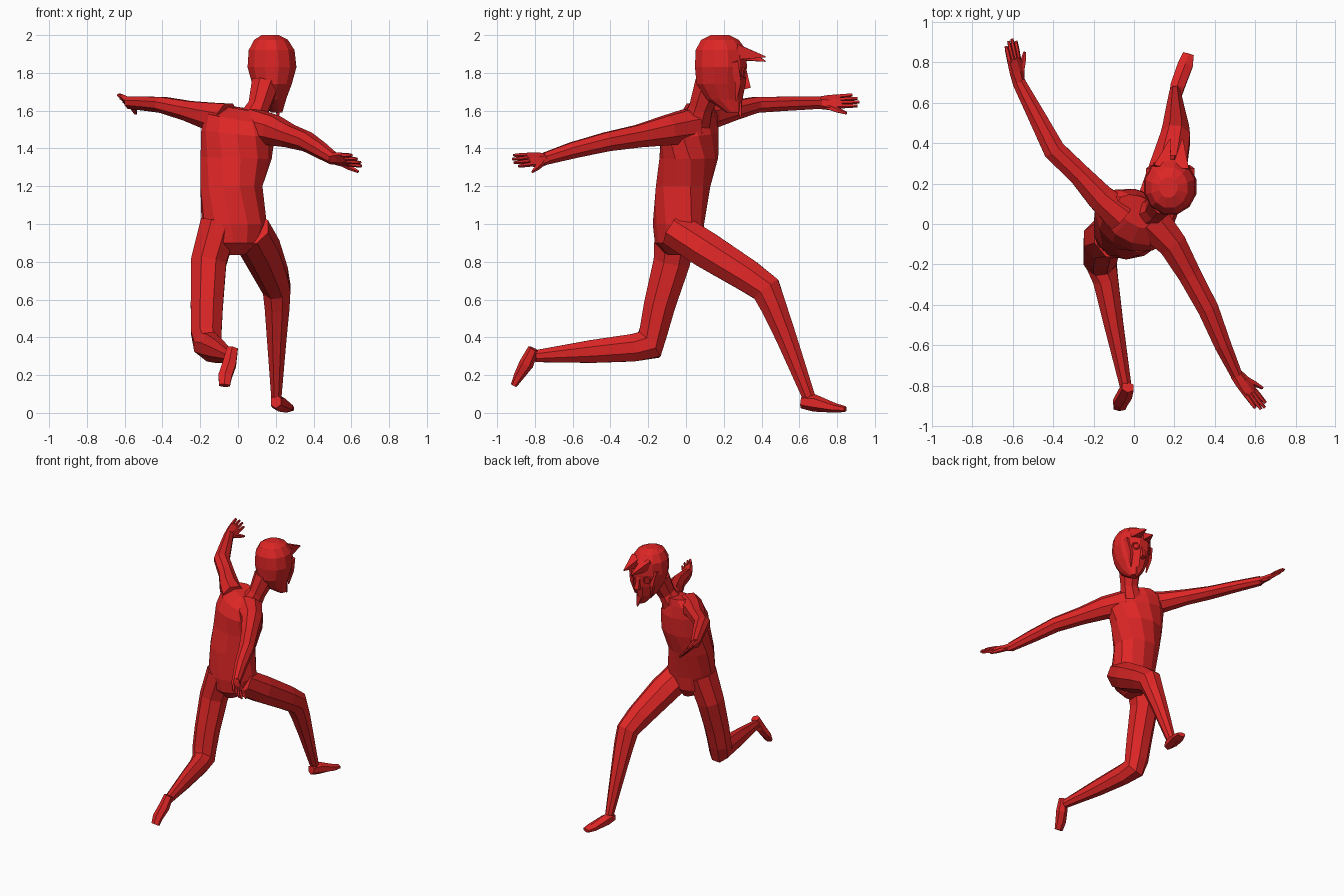
import bpy, bmesh, math
from mathutils import Vector as V

red = bpy.data.materials.new("red")
red.diffuse_color = (0.73, 0.019, 0.019, 1)


def skin(name, rings):
    """Flat-shaded mesh through a list of point rings, capped at both ends."""
    bm = bmesh.new()
    vs = [[bm.verts.new(p) for p in r] for r in rings]
    n = len(vs[0])
    for r, s in zip(vs, vs[1:]):
        for i in range(n):
            j = (i + 1) % n
            bm.faces.new((r[i], r[j], s[j], s[i]))
    bm.faces.new(vs[0][::-1])
    bm.faces.new(vs[-1])
    bmesh.ops.recalc_face_normals(bm, faces=bm.faces)
    me = bpy.data.meshes.new(name)
    bm.to_mesh(me)
    bm.free()
    me.materials.append(red)
    ob = bpy.data.objects.new(name, me)
    bpy.context.collection.objects.link(ob)
    return ob


def tube(name, pts, ref, n=8):
    """Limb along points (x, y, z, half size along ref, half size across)."""
    c = [V(p[:3]) for p in pts]
    rings = []
    for i, p in enumerate(pts):
        t = V((0, 0, 0))
        if i > 0:
            t += (c[i] - c[i - 1]).normalized()
        if i < len(c) - 1:
            t += (c[i + 1] - c[i]).normalized()
        t.normalize()
        u = (V(ref) - t * V(ref).dot(t)).normalized()
        w = t.cross(u)
        ang = [math.tau * (k + 0.5) / n for k in range(n)]
        g = 1.04 / math.cos(math.pi / n)
        rings.append([c[i] + u * (math.cos(a) * p[3] * g) + w * (math.sin(a) * p[4] * g) for a in ang])
    return skin(name, rings)


def stack(name, rows, n=12):
    """Body part from level rings (z, x, y, half width, half depth, twist, tilt)."""
    rings = []
    for z, x, y, a, b, deg, tilt in rows:
        r, cs, sn = [], math.cos(math.radians(deg)), math.sin(math.radians(deg))
        for k in range(n):
            t = math.tau * (k + 0.5) / n
            p, q = a * math.cos(t) * 1.03, b * math.sin(t) * 1.03
            r.append(V((x + p * cs - q * sn, y + p * sn + q * cs, z - tilt * p)))
        rings.append(r)
    return skin(name, rings)


def hand(side, wrist, direction, thumb_dir):
    """Palm, four fingers and a thumb."""
    o, d = V(wrist), V(direction).normalized()
    w = V(thumb_dir)
    w = (w - d * w.dot(d)).normalized()

    def row(f, s, a, b):
        return (*(o + d * f + w * s), a, b)
    tube(side + "_palm", [row(-.01, 0, .028, .024), row(.05, .003, .042, .018),
                          row(.115, -.003, .042, .013)], w, 6)
    for i in range(4):
        s = -.036 + .022 * i
        tip = (.185, .208, .215, .2)[i]
        tube(f"{side}_finger_{i + 1}", [row(.10, s, .010, .011), row(.16, s * 1.12, .009, .009),
                                        row(tip, s * 1.2, .006, .006)], w, 5)
    tube(side + "_thumb", [row(.03, .02, .018, .014), row(.09, .06, .012, .011),
                           row(.135, .085, .006, .006)], d, 5)


# torso, twisted so the left shoulder leads
stack("torso", [
    (.835, -.02, -.03, .05, .07, 0, 0),
    (.90, -.02, -.04, .14, .12, 15, 0),
    (1.0, -.02, -.04, .17, .13, 12, 0),
    (1.2, -.035, -.015, .165, .145, 0, 0),
    (1.35, -.01, .015, .185, .15, -10, .03),
    (1.48, 0, .02, .195, .145, -22, .1),
    (1.56, .0, .03, .18, .115, -28, .16),
    (1.61, .03, .06, .12, .07, -28, .15)])

# neck and head
tube("neck", [(.06, .05, 1.52, .075, .075), (.11, .08, 1.62, .055, .06),
              (.145, .125, 1.74, .07, .075)], (1, 0, 0))
stack("head", [
    (1.59, .205, .25, .03, .035, 0, 0),
    (1.66, .185, .205, .07, .095, 0, 0),
    (1.74, .18, .185, .105, .13, 0, 0),
    (1.83, .18, .185, .13, .138, 0, 0),
    (1.92, .178, .185, .122, .135, 0, 0),
    (1.975, .175, .18, .09, .1, 0, 0),
    (2.0, .17, .18, .045, .05, 0, 0)])

# pointed fringe, nose and chin tuft
for i, (x, tx, tz) in enumerate([(.14, .18, 1.862), (.23, .24, 1.885)]):
    tube(f"fringe_spike_{i + 1}", [(x, .27, 1.91, .04, .04), (tx, .42, tz, .003, .003)], (1, 0, 0), 4)
tube("nose", [(.185, .315, 1.81, .010, .006), (.19, .328, 1.73, .018, .016),
              (.19, .29, 1.715, .012, .006)], (1, 0, 0), 4)
tube("chin_tuft", [(.20, .275, 1.64, .02, .02), (.215, .29, 1.565, .003, .003)], (1, 0, 0), 4)
for s in (-1, 1):
    # locks hanging beside the face, and ringed eyes
    tube("side_lock", [(.18 + s * .105, .255, 1.86, .014, .02), (.18 + s * .085, .275, 1.75, .012, .016),
                       (.18 + s * .07, .265, 1.65, .002, .003)], (1, 0, 0), 4)
    bpy.ops.mesh.primitive_torus_add(major_segments=10, minor_segments=4, major_radius=.024,
                                     minor_radius=.006, location=(.18 + s * .06, .307, 1.80),
                                     rotation=(math.radians(90), 0, math.radians(-s * 24)))
    eye = bpy.context.object
    eye.name = "eye_rim"
    eye.data.materials.append(red)

# forward leg and foot
tube("front_leg", [
    (.06, -.06, .97, .10, .09), (.12, .1, .867, .098, .093), (.18, .32, .73, .082, .083),
    (.205, .425, .655, .07, .077), (.207, .465, .56, .063, .065),
    (.205, .53, .4, .05, .053), (.203, .65, .085, .026, .033)], (1, 0, 0))
tube("front_foot", [
    (.2, .612, .06, .026, .03), (.215, .68, .052, .034, .038),
    (.255, .79, .026, .036, .021), (.27, .843, .02, .026, .013)], (1, 0, 0), 6)

# trailing leg and foot
tube("rear_leg", [
    (-.1, -.05, 1.0, .095, .11), (-.155, -.075, .8, .09, .093), (-.165, -.14, .57, .082, .08),
    (-.168, -.172, .43, .078, .072), (-.16, -.195, .36, .07, .082), (-.14, -.28, .345, .06, .07),
    (-.1, -.5, .325, .046, .058), (-.042, -.80, .3, .028, .03)], (1, 0, 0))
tube("rear_foot", [
    (-.03, -.808, .34, .028, .024), (-.045, -.845, .26, .034, .032),
    (-.068, -.885, .195, .034, .023), (-.072, -.912, .145, .028, .014)], (1, 0, 0), 6)

# rear-swinging arm and hand
tube("rear_arm", [
    (.08, .02, 1.52, .085, .09), (.19, -.1, 1.495, .075, .068), (.275, -.25, 1.465, .057, .055),
    (.367, -.42, 1.435, .048, .05), (.44, -.6, 1.39, .041, .04),
    (.508, -.748, 1.345, .031, .028)], (0, 0, 1))
hand("rear", (.508, -.748, 1.345), (.63, -.78, -.06), (.75, .65, -1))

# forward-reaching arm and hand
tube("front_arm", [
    (-.06, .04, 1.55, .085, .08), (-.165, .13, 1.575, .066, .065), (-.27, .245, 1.60, .05, .052),
    (-.395, .365, 1.63, .04, .052), (-.48, .53, 1.637, .036, .042),
    (-.572, .705, 1.642, .031, .031)], (0, 0, 1))
hand("front", (-.572, .705, 1.642), (-.18, .97, .05), (.8, .15, -.9))
